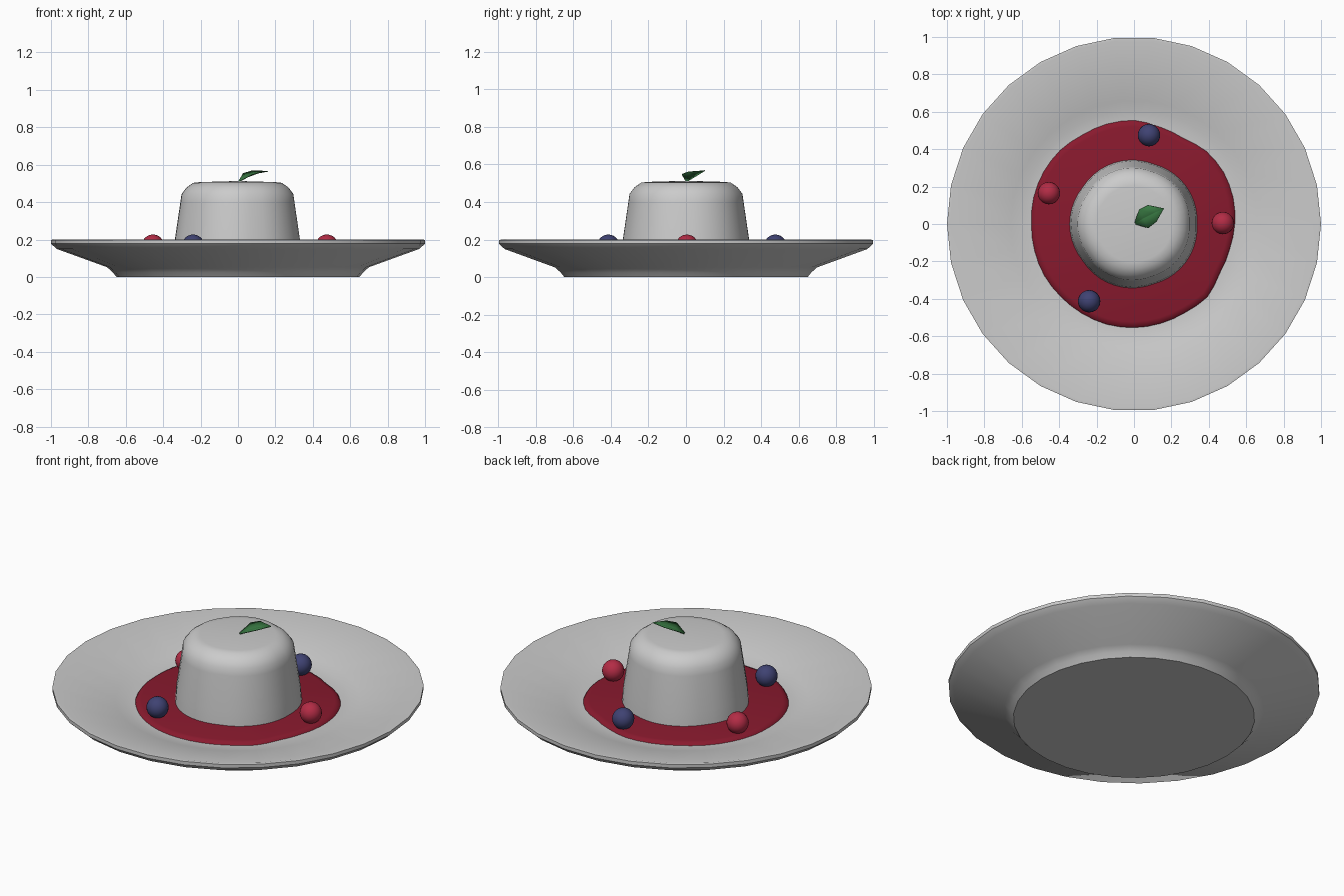
import bpy, bmesh, math

if "Cube" in bpy.data.objects:
    bpy.data.objects.remove(bpy.data.objects["Cube"])


def paint(obj, name, rgb):
    m = bpy.data.materials.get(name) or bpy.data.materials.new(name)
    m.diffuse_color = (*rgb, 1)
    m.use_nodes = True
    m.node_tree.nodes["Principled BSDF"].inputs["Base Color"].default_value = m.diffuse_color
    obj.data.materials.append(m)


def finish(bm, name, angle=35):
    me = bpy.data.meshes.new(name)
    bm.to_mesh(me)
    bm.free()
    obj = bpy.data.objects.new(name, me)
    bpy.context.collection.objects.link(obj)
    bpy.ops.object.select_all(action='DESELECT')
    bpy.context.view_layer.objects.active = obj
    obj.select_set(True)
    bpy.ops.object.shade_smooth_by_angle(angle=math.radians(angle))
    return obj


def lathe(name, profile, sides, shape=lambda a: 1.0, angle=35):
    """Revolve (radius, z) points; shape scales the radius by angle."""
    bm = bmesh.new()
    rings = []
    for r, z in profile:
        if r == 0:
            rings.append([bm.verts.new((0, 0, z))] * sides)
            continue
        ring = []
        for i in range(sides):
            a = math.tau * i / sides
            k = r * shape(a)
            ring.append(bm.verts.new((k * math.cos(a), k * math.sin(a), z)))
        rings.append(ring)
    for lo, hi in zip(rings, rings[1:]):
        for i in range(sides):
            j = (i + 1) % sides
            quad = list(dict.fromkeys((lo[i], lo[j], hi[j], hi[i])))
            bm.faces.new(quad)
    bmesh.ops.recalc_face_normals(bm, faces=bm.faces)
    return finish(bm, name, angle)


# Plate with a foot, sloping rim and shallow well
lathe("plate", [(0, 0), (0.65, 0), (0.67, 0.025), (0.70, 0.052), (0.97, 0.15),
                (1.0, 0.178), (1.0, 0.198), (0.985, 0.2), (0.66, 0.122),
                (0.61, 0.109), (0.55, 0.102), (0, 0.1)], 30)

# Irregular puddle of sauce, radii every 15 degrees
edge = [0.54, 0.55, 0.555, 0.55, 0.53, 0.538, 0.556, 0.556, 0.552, 0.56, 0.56, 0.557,
        0.55, 0.552, 0.555, 0.553, 0.555, 0.558, 0.556, 0.552, 0.548, 0.555, 0.53, 0.53]


def puddle(a):
    t = a / math.tau * 24
    i = int(t + 1e-6)
    f = t - i
    return edge[i % 24] * (1 - f) + edge[(i + 1) % 24] * f


sauce = lathe("sauce", [(0, 0.098), (1, 0.1), (0.985, 0.113), (0.94, 0.119), (0, 0.121)],
              48, puddle, 60)
paint(sauce, "sauce_red", (0.25, 0.01, 0.027))

# Moulded pudding with five shallow lobes
lathe("pudding", [(0, 0.11), (0.338, 0.11), (0.331, 0.2), (0.302, 0.4), (0.296, 0.443),
                  (0.27, 0.478), (0.235, 0.503), (0.2, 0.507), (0, 0.513)], 50,
      lambda a: 1 + 0.02 * abs(math.sin(2.5 * a)), 40)

# Berries around the pudding
RED, BLUE = ("berry_red", (0.45, 0.025, 0.06)), ("berry_blue", (0.05, 0.055, 0.17))
for i, (x, y, col) in enumerate([(0.475, 0.005, RED), (0.08, 0.475, BLUE),
                                 (-0.455, 0.165, RED), (-0.24, -0.413, BLUE)]):
    bm = bmesh.new()
    bmesh.ops.create_uvsphere(bm, u_segments=20, v_segments=12, radius=0.06)
    berry = finish(bm, f"berry_{i + 1}", 60)
    berry.location = (x, y, 0.167)
    paint(berry, *col)

# Folded mint leaf on top
bm = bmesh.new()
base, tip = bm.verts.new((0, 0, 0.508)), bm.verts.new((0.16, 0.083, 0.567))
l1, l2 = bm.verts.new((0.027, 0.077, 0.555)), bm.verts.new((0.075, 0.1, 0.569))
r1, r2 = bm.verts.new((0.075, -0.022, 0.549)), bm.verts.new((0.12, 0.013, 0.562))
m1, m2 = bm.verts.new((0.05, 0.03, 0.536)), bm.verts.new((0.1, 0.056, 0.556))
for f in ((base, m1, l1), (l1, m1, m2, l2), (l2, m2, tip),
          (base, r1, m1), (m1, r1, r2, m2), (m2, r2, tip)):
    bm.faces.new(f)
leaf = finish(bm, "mint_leaf", 20)
paint(leaf, "leaf_green", (0.04, 0.19, 0.055))
thick = leaf.modifiers.new("thickness", 'SOLIDIFY')
thick.thickness = 0.004
